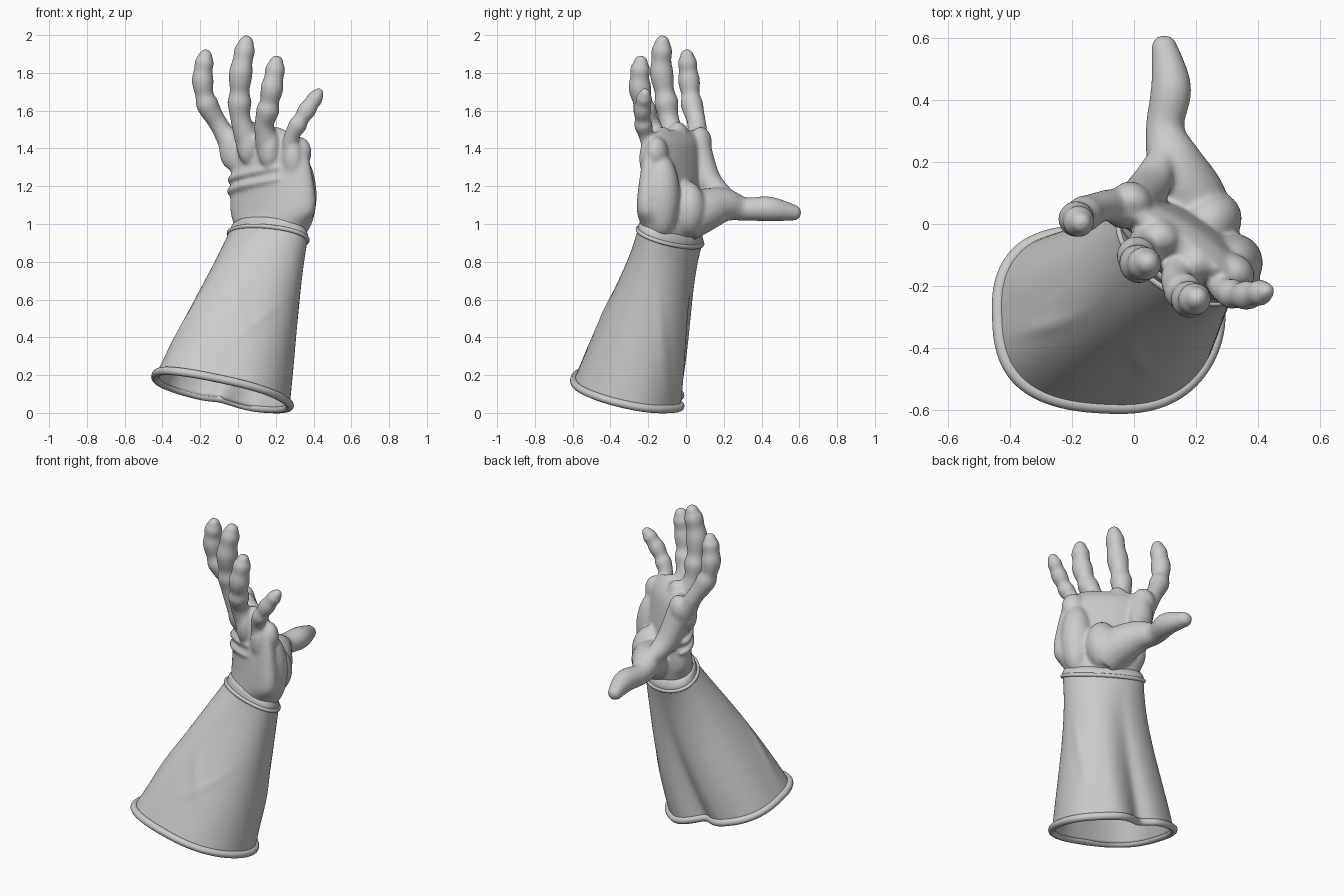
import bpy, bmesh, math
from mathutils import Vector, Matrix

if "Cube" in bpy.data.objects:
    bpy.data.objects.remove(bpy.data.objects["Cube"])

U = Vector((0.82, -0.57, 0))      # across the palm, index side to little finger side
N = Vector((0.57, 0.82, 0))       # out of the palm


def spline(pts, steps):
    """Catmull-Rom through tuples of any length."""
    p = [pts[0]] + list(pts) + [pts[-1]]
    out = []
    for i in range(1, len(p) - 2):
        for s in range(steps):
            t = s / steps
            out.append([0.5 * (2 * b + (c - a) * t + (2 * a - 5 * b + 4 * c - d) * t * t
                        + (3 * b - a - 3 * c + d) * t ** 3)
                        for a, b, c, d in zip(p[i - 1], p[i], p[i + 1], p[i + 2])])
    return out + [list(pts[-1])]


def loft(bm, rings, caps=True, closed=False):
    vs = [[bm.verts.new(c) for c in r] for r in rings]
    n = len(vs[0])
    for a, b in list(zip(vs, vs[1:])) + ([(vs[-1], vs[0])] if closed else []):
        for i in range(n):
            j = (i + 1) % n
            bm.faces.new((a[i], a[j], b[j], b[i]))
    if caps:
        bm.faces.new(vs[0][::-1])
        bm.faces.new(vs[-1])


def tube(bm, pts, steps=5, sides=18):
    """Round tube through (x, y, z, radius) points with a domed tip."""
    s = spline(pts, steps)
    c = [Vector(q[:3]) for q in s]
    r = [q[3] for q in s]
    end = (c[-1] - c[-2]).normalized()
    c0, r0 = c[-1], r[-1]
    for k in range(1, 6):
        a = k * math.pi / 11
        c.append(c0 + end * r0 * math.sin(a))
        r.append(r0 * math.cos(a))
    rings, prev, side = [], None, None
    for i in range(len(c)):
        t = (c[min(i + 1, len(c) - 1)] - c[max(i - 1, 0)]).normalized()
        side = prev.rotation_difference(t) @ side if prev else t.orthogonal().normalized()
        prev, o = t, t.cross(side)
        turn = [2 * math.pi * k / sides for k in range(sides)]
        rings.append([c[i] + (side * math.cos(a) + o * math.sin(a)) * r[i] for a in turn])
    loft(bm, rings)


def ball(bm, loc, size, rot=-.6):
    m = Matrix.Translation(loc) @ Matrix.Rotation(rot, 4, 'Z') @ Matrix.Diagonal((*size, 1))
    bmesh.ops.create_uvsphere(bm, u_segments=24, v_segments=16, radius=1, matrix=m)


def make(name, bm):
    bmesh.ops.recalc_face_normals(bm, faces=bm.faces)
    me = bpy.data.meshes.new(name)
    bm.to_mesh(me)
    bm.free()
    for p in me.polygons:
        p.use_smooth = True
    ob = bpy.data.objects.new(name, me)
    bpy.context.collection.objects.link(ob)
    return ob


# ---- Hand: palm, fingers and thumb fused by a voxel remesh ----
bm = bmesh.new()
palm = spline([(.165, -.09, .84, .17, .10), (.17, -.08, .98, .215, .12),
               (.185, -.085, 1.08, .265, .11), (.18, -.08, 1.25, .255, .095),
               (.155, -.065, 1.42, .235, .07), (.13, -.05, 1.495, .17, .025)], 7)


def palm_point(q, a, grow=1.0):
    return Vector(q[:3]) + (U * q[3] * math.cos(a) + N * q[4] * math.sin(a)) * grow


loft(bm, [[palm_point(q, math.pi * k / 20) for k in range(40)] for q in palm])

# fingers: thickness, then palm root, base, two joints, tip
FINGERS = {
    .053: [(.03, .04, 1.30), (-.085, .06, 1.50), (-.165, .03, 1.64), (-.187, .015, 1.77), (-.172, .005, 1.89)],
    .057: [(.10, -.03, 1.32), (.02, -.085, 1.53), (.008, -.105, 1.65), (.016, -.13, 1.81), (.044, -.125, 1.96)],
    .055: [(.20, -.10, 1.30), (.14, -.175, 1.50), (.16, -.22, 1.61), (.182, -.245, 1.73), (.203, -.24, 1.855)],
    .044: [(.29, -.14, 1.26), (.28, -.20, 1.44), (.32, -.227, 1.53), (.37, -.23, 1.61), (.425, -.217, 1.69)],
}
# shared swell and pinch along a finger
SWELL = [1.35, 1.3, 1.15, .98, .95, 1.05, 1.13, .92, 1.05, 1.1, .93, .98, .7]
for size, joints in FINGERS.items():
    tube(bm, [(*p, size * w) for p, w in zip(spline(joints, 3), SWELL)])
    # finger pad in front and knuckle behind the root of each finger
    root = Vector(joints[0]).lerp(Vector(joints[1]), .65)
    ball(bm, root + N * .045 + U * .02, (.068, .055, .085))
    ball(bm, root - N * .012 + U * .01 - Vector((0, 0, .03)), (.06, .05, .11))

# thumb, its fleshy base, and the web up to the index knuckle
tube(bm, [(.21, -.01, 1.02, .12), (.18, .09, 1.07, .115), (.13, .20, 1.10, .092),
          (.10, .31, 1.08, .063), (.12, .44, 1.08, .066), (.098, .568, 1.06, .044)], 8)
tube(bm, [(.0, .06, 1.42, .07), (.05, .12, 1.23, .068), (.11, .25, 1.115, .042)], 8)
ball(bm, (.235, .0, 1.08), (.12, .10, .15), .6)
# heel of the palm on the little finger side
ball(bm, (.32, -.13, 1.15), (.095, .10, .22))

# fold lines wrapping the back of the hand
for z0 in (1.15, 1.21):
    path = []
    for k in range(12):
        t = k / 11
        z = z0 + .09 * t
        q = min(palm, key=lambda p: abs(p[2] - z))
        p = palm_point(q, math.radians(165 + 130 * t), 1.02)
        path.append((p.x, p.y, z, .019 * (.5 + .6 * math.sin(math.pi * t))))
    tube(bm, path, 4, 10)

hand = make("gloved_hand", bm)
rm = hand.modifiers.new("fuse", 'REMESH')
rm.mode = 'VOXEL'
rm.voxel_size = 0.009
rm.use_smooth_shade = True
sm = hand.modifiers.new("soften", 'SMOOTH')
sm.factor = 0.5
sm.iterations = 14

# ---- Flared cuff, tilted with the forearm, with a deep fold down the back ----
SIDES = 144
# soft cloth folds: angle, height, slant, length, width, depth
FOLDS = [(268, .42, -14, .13, 6, .025), (285, .38, 18, .14, 6, .02), (205, .35, 8, .2, 6, .025),
         (20, .45, -14, .25, 7, .025), (128, .2, -8, .7, 22, .06), (62, .1, -8, .5, 12, .03)]


def cuff_ring(t, shrink=1.0, lift=0.0):
    cx, cy, cz = -.085 + .25 * t, -.305 + .225 * t, .12 + .83 * t + lift
    rx, ry = .355 - .12 * t - .012 * math.sin(math.pi * t), .288 - .13 * t
    ring = []
    for k in range(SIDES):
        deg = 360 * k / SIDES
        a = math.radians(deg)
        c, s = math.cos(a), math.sin(a)
        m = (abs(c) ** 2.3 + abs(s) ** 2.3) ** (-1 / 2.3)
        d = (deg - (92 - 14 * t) + 180) % 360 - 180             # valley of the back fold
        m -= .20 * (1 - .85 * t) * math.exp(-(d / (16 if d < 0 else 11)) ** 2)
        for a0, t0, slant, length, width, depth in FOLDS:
            off = (deg - a0 - slant * (t - t0) / length + 180) % 360 - 180
            m += depth * math.exp(-(off / width) ** 2 - ((t - t0) / length) ** 2)
        m += .012 * (1 - t) * math.sin(5 * a + 1)
        loose = Vector((rx * m * c, ry * m * s, 0))
        b = a + .607                                             # snug outline follows the palm
        snug = U * .235 * math.cos(b) + N * .132 * math.sin(b)
        v = loose.lerp(snug, t ** 3) * shrink
        ring.append(Vector((cx + v.x, cy + v.y, cz - .22 * v.x - (.2 + .15 * t) * v.y)))
    return ring


bm = bmesh.new()
rings = [cuff_ring(k / 50) for k in range(51)]
rings += [cuff_ring(1, s, l) for s, l in ((.98, .015), (.94, .03), (.87, .04), (.76, .045))]
loft(bm, rings, caps=False)
cuff = make("cuff", bm)
so = cuff.modifiers.new("thickness", 'SOLIDIFY')
so.thickness = 0.02


# ---- Rolled hem at the bottom and soft band at the wrist ----
def hem(name, t, rad):
    bm = bmesh.new()
    path = cuff_ring(t)
    mid = sum(path, Vector()) / SIDES
    rings = []
    for p in path:
        out = Vector((p.x - mid.x, p.y - mid.y, 0)).normalized() * rad
        up = Vector((0, 0, rad))
        rings.append([p + out * math.cos(k * math.pi / 6) + up * math.sin(k * math.pi / 6) for k in range(12)])
    loft(bm, rings, caps=False, closed=True)
    return make(name, bm)


hem("cuff_hem", 0.0, 0.022)
hem("wrist_band", 0.98, 0.012)
